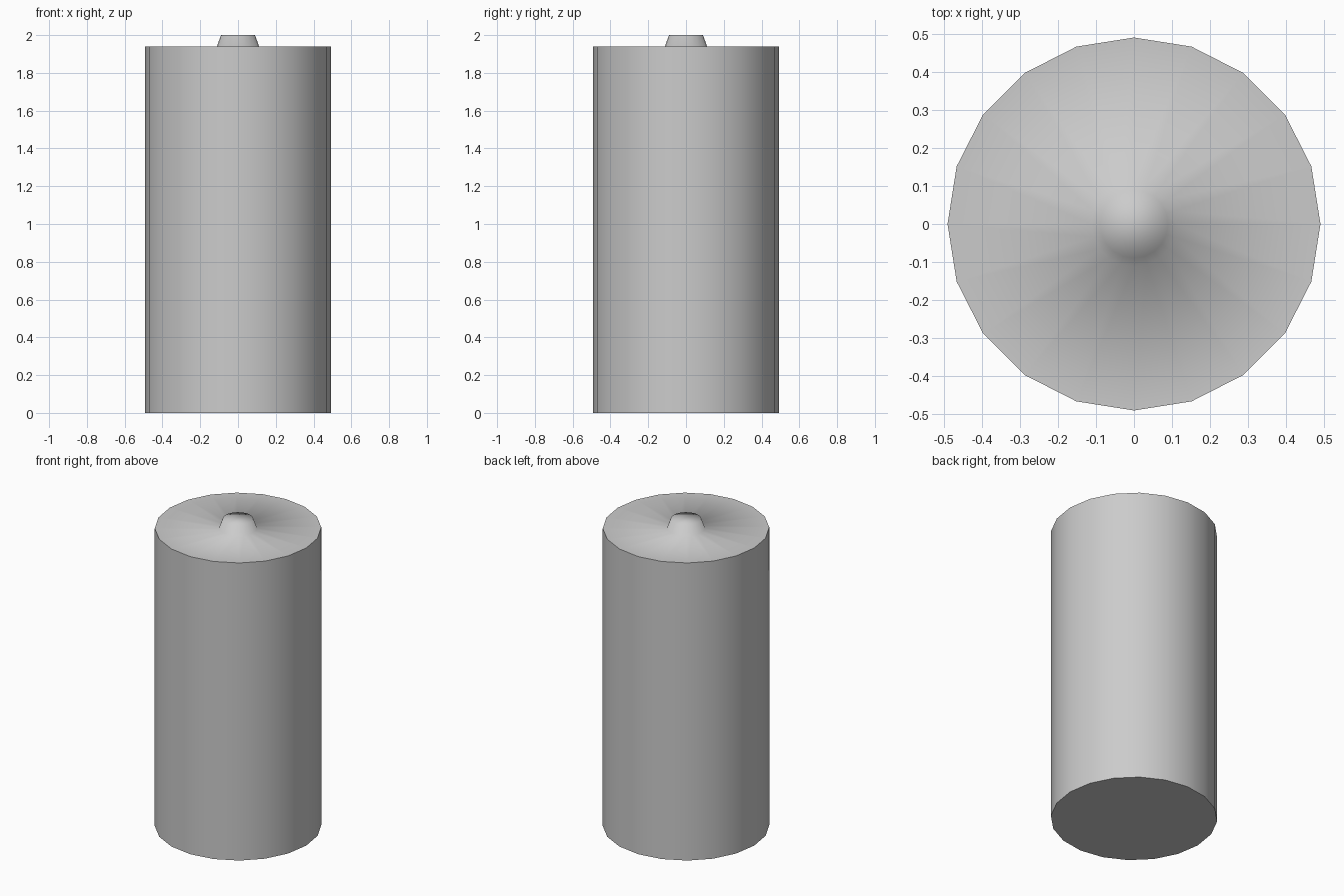
import bpy, bmesh
from math import cos, sin, tau

if "Cube" in bpy.data.objects:
    bpy.data.objects.remove(bpy.data.objects["Cube"])

SIDES = 20
# Profile (radius, height): base, outer rim, foot of terminal, top of terminal
PROFILE = [(0.492, 0.0), (0.492, 1.94), (0.112, 1.94), (0.09, 2.0)]
SHARP_RINGS = (0, 1)

bm = bmesh.new()

# Rings of the turned profile
rings = [[bm.verts.new((r * cos(tau * i / SIDES), r * sin(tau * i / SIDES), z))
          for i in range(SIDES)] for r, z in PROFILE]

# Can wall, lid and terminal wall
for low, high in zip(rings, rings[1:]):
    for i in range(SIDES):
        j = (i + 1) % SIDES
        bm.faces.new((low[i], low[j], high[j], high[i]))

# Flat base and terminal top
bm.faces.new(rings[0][::-1])
bm.faces.new(rings[-1])

# Smooth everywhere, crisp only at the can's two rims
for f in bm.faces:
    f.smooth = True
for k in SHARP_RINGS:
    for i in range(SIDES):
        bm.edges.get((rings[k][i], rings[k][(i + 1) % SIDES])).smooth = False

mesh = bpy.data.meshes.new("battery_cell")
bm.to_mesh(mesh)
bm.free()
bpy.context.collection.objects.link(bpy.data.objects.new("battery_cell", mesh))
